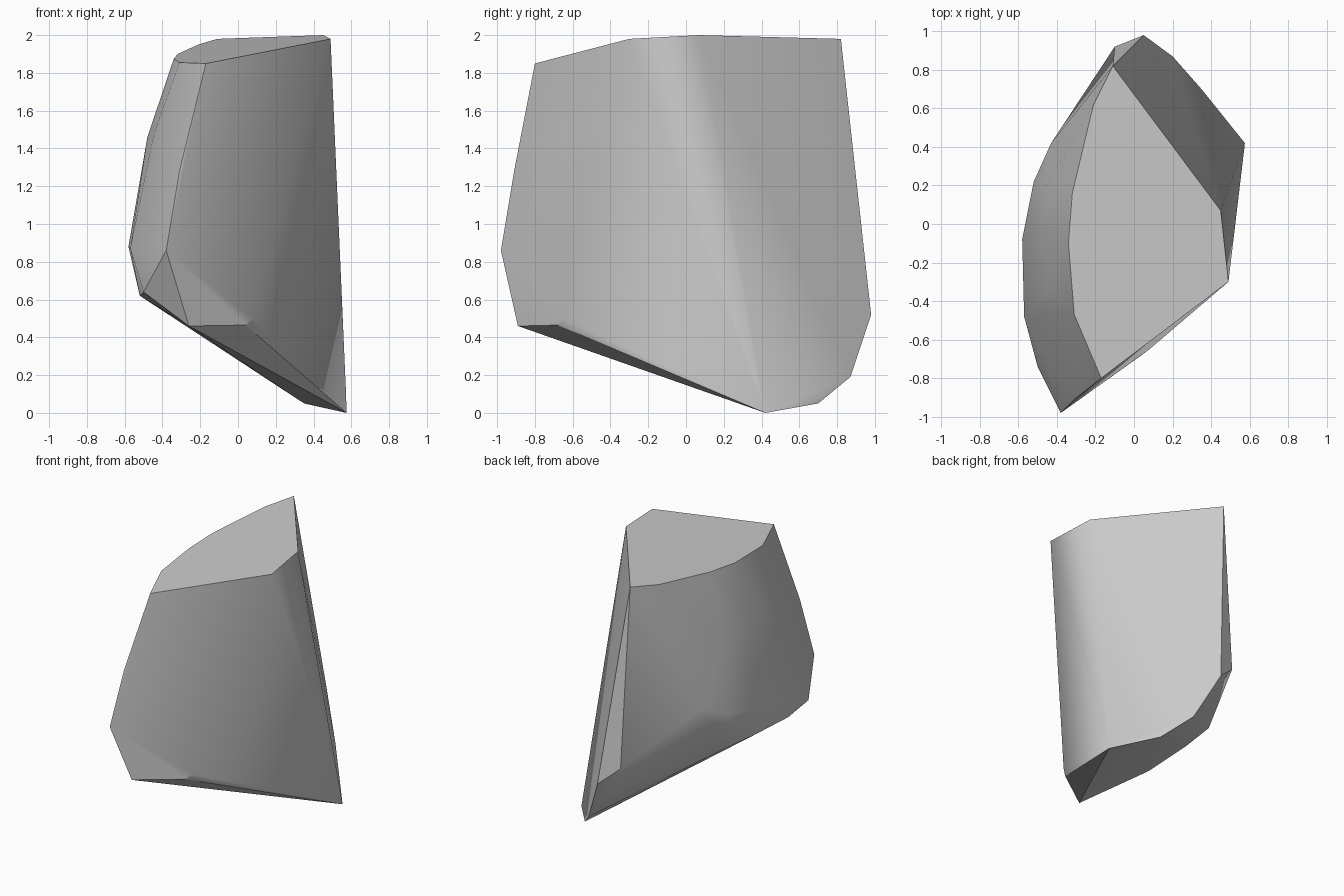
import bpy
import bmesh
import math

default_cube = bpy.data.objects.get("Cube")
if default_cube:
    bpy.data.objects.remove(default_cube, do_unlink=True)

# Corner groups of the broken stone chunk
top_rim = [(0.49, -0.3, 1.98), (0.45, 0.07, 2), (-0.11, 0.82, 1.98),
           (-0.21, 0.62, 1.95), (-0.32, 0.16, 1.9), (-0.34, -0.1, 1.875),
           (-0.31, -0.47, 1.855), (-0.17, -0.8, 1.85)]
front_cut = [(-0.31, -0.91, 1.28), (-0.38, -0.98, 0.86),
             (-0.26, -0.89, 0.46), (0.04, -0.68, 0.465), (0.08, -0.65, 0.5)]
rear_cut = [(0.015, 0.945, 0.86), (0.05, 0.98, 0.52), (0.2, 0.87, 0.19),
            (0.35, 0.7, 0.05), (0.575, 0.42, 0), (0.572, 0.39, 0.1)]
bulge_upper = [(-0.445, -0.34, 1.48), (-0.48, -0.05, 1.46), (-0.455, 0.2, 1.42)]
bulge_middle = [(-0.57, -0.48, 0.87), (-0.58, -0.08, 0.88),
                (-0.52, 0.22, 0.9), (-0.43, 0.42, 1)]
bulge_lower = [(-0.5, -0.74, 0.64), (-0.52, -0.47, 0.62), (-0.52, -0.07, 0.64),
               (-0.48, 0.22, 0.64), (-0.1, 0.92, 0.65)]

# Wrap the corners in one convex skin and merge the flat cuts
bm = bmesh.new()
for group in (top_rim, front_cut, rear_cut, bulge_upper, bulge_middle, bulge_lower):
    for corner in group:
        bm.verts.new(corner)
hull = bmesh.ops.convex_hull(bm, input=bm.verts[:])
leftovers = {item for item in hull["geom_interior"] + hull["geom_unused"]
             if isinstance(item, bmesh.types.BMVert)}
bmesh.ops.delete(bm, geom=list(leftovers), context="VERTS")
bmesh.ops.dissolve_limit(bm, angle_limit=math.radians(2.5),
                         verts=bm.verts[:], edges=bm.edges[:])
bmesh.ops.recalc_face_normals(bm, faces=bm.faces[:])

mesh = bpy.data.meshes.new("stone_chunk")
bm.to_mesh(mesh)
bm.free()
stone = bpy.data.objects.new("stone_chunk", mesh)
bpy.context.collection.objects.link(stone)

# Plain grey stone
grey = (0.6, 0.6, 0.6, 1)
material = bpy.data.materials.new("stone_grey")
material.use_nodes = True
material.diffuse_color = grey
shader = next(n for n in material.node_tree.nodes if n.type == "BSDF_PRINCIPLED")
shader.inputs["Base Color"].default_value = grey
mesh.materials.append(material)

# Soft bulge, crisp cuts
bpy.ops.object.select_all(action="DESELECT")
stone.select_set(True)
bpy.context.view_layer.objects.active = stone
bpy.ops.object.shade_smooth_by_angle(angle=math.radians(28))
weighted = stone.modifiers.new("flat_cuts", "WEIGHTED_NORMAL")
weighted.keep_sharp = True
